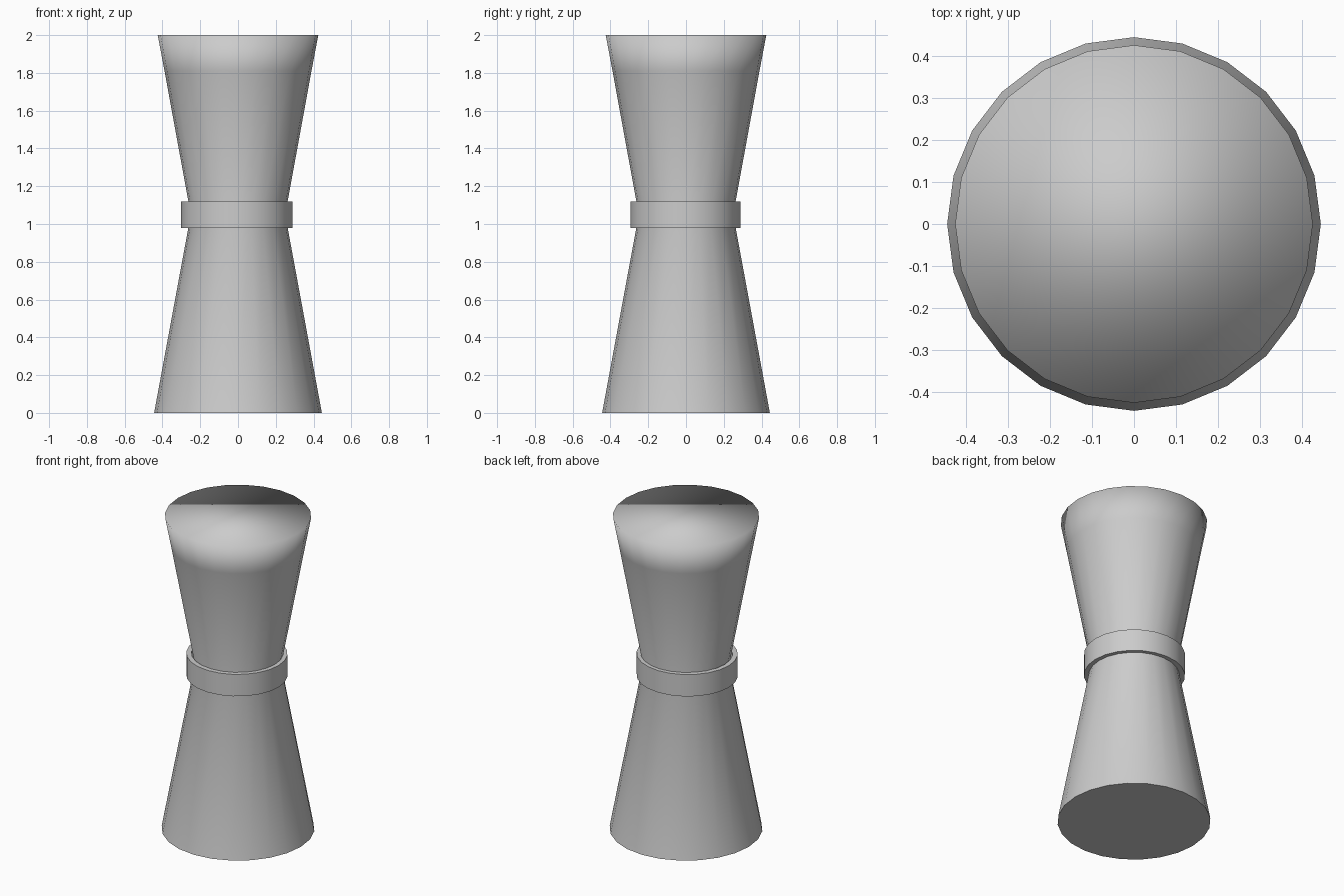
import bpy, bmesh, math

if "Cube" in bpy.data.objects:
    bpy.data.objects.remove(bpy.data.objects["Cube"])

SIDES = 24


def lathe(name, profile, caps, closed=False):
    """Revolve (radius, z) points around z; optionally cap or close the profile."""
    bm = bmesh.new()
    rings = [[bm.verts.new((r * math.cos(2 * math.pi * i / SIDES),
                            r * math.sin(2 * math.pi * i / SIDES), z))
              for i in range(SIDES)] for r, z in profile]
    pairs = list(zip(rings, rings[1:]))
    if closed:
        pairs.append((rings[-1], rings[0]))
    for a, b in pairs:
        for i in range(SIDES):
            j = (i + 1) % SIDES
            bm.faces.new((a[i], a[j], b[j], b[i]))
    if caps:
        bm.faces.new(rings[0][::-1])
        bm.faces.new(rings[-1])
    bmesh.ops.recalc_face_normals(bm, faces=bm.faces)
    for f in bm.faces:
        f.smooth = True
    # Edges are sharp where the surface turns, except the soft top rim
    for e in bm.edges:
        soft_rim = all(v.co.z > 1.99 for v in e.verts)
        e.smooth = soft_rim or e.calc_face_angle(0) < math.radians(30)
    mesh = bpy.data.meshes.new(name)
    bm.to_mesh(mesh)
    bm.free()
    obj = bpy.data.objects.new(name, mesh)
    bpy.context.collection.objects.link(obj)
    return obj


# Two cones meeting at a narrow waist, with a support loop under the top rim
lathe("double_cup",
      [(0.444, 0), (0.25, 1.05), (0.389, 1.81), (0.425, 2.0)], caps=True)

# Collar around the waist
collar = lathe("waist_collar",
               [(0.295, 0.98), (0.295, 1.12), (0.265, 1.12), (0.265, 0.98)],
               caps=False, closed=True)
collar.location = (-0.006, -0.003, 0)
collar.scale.y = 0.986
